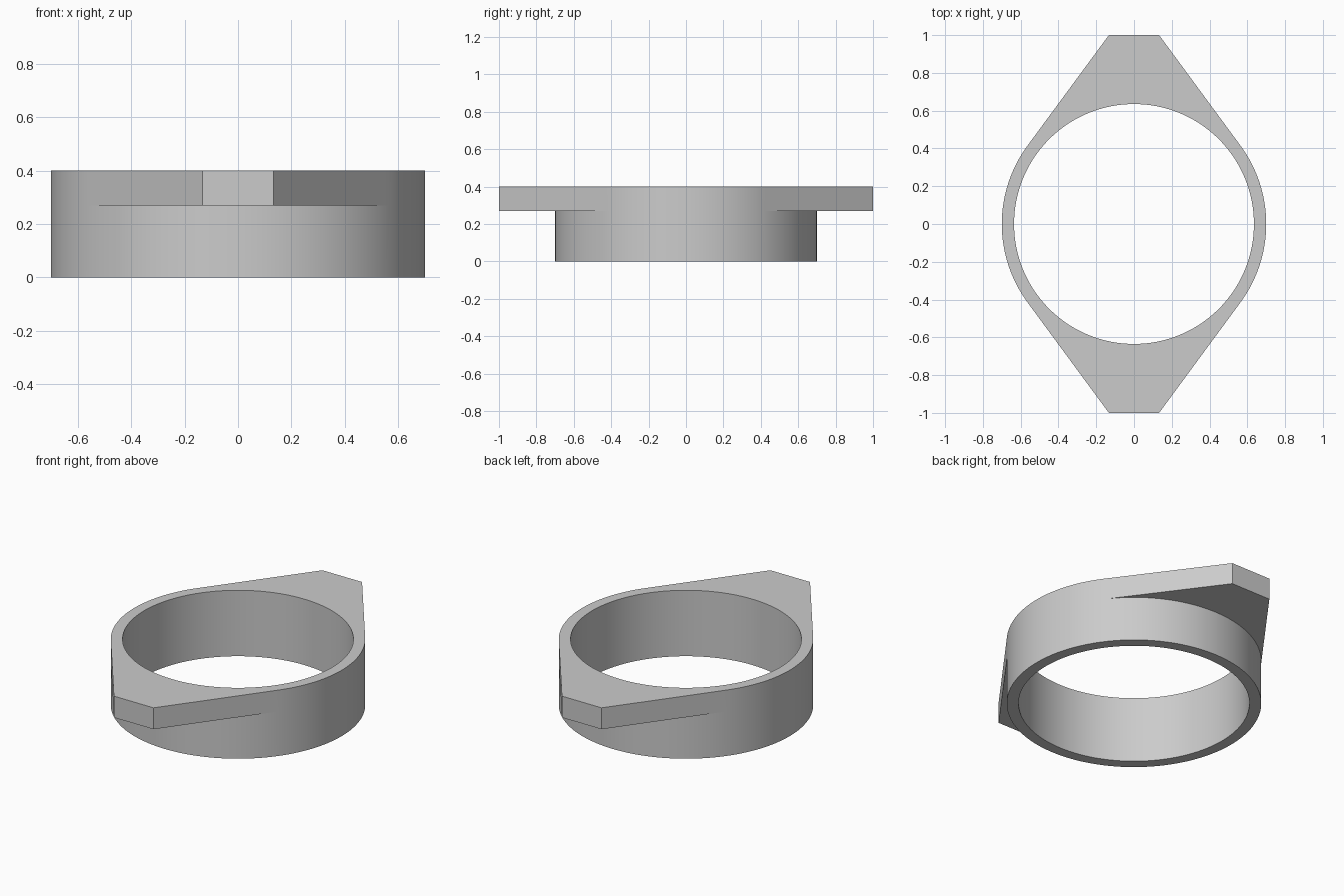
import bpy, bmesh
from math import pi, sin, cos, atan2, acos, hypot, radians

cube = bpy.data.objects.get("Cube")
if cube:
    bpy.data.objects.remove(cube)

INNER, OUTER = 0.635, 0.70      # ring radii
HEIGHT, LUG_Z = 0.40, 0.27      # ring height, underside of the lugs
TIP_X, TIP_Y = 0.133, 1.0       # corner of a lug's flat end

# Lug sides run tangent to the ring, from the tip corner
corner = atan2(TIP_Y, TIP_X)
tangent = corner - acos(OUTER / hypot(TIP_X, TIP_Y))


def rim_radius(a):
    """Outline radius of the upper rim, for an angle in the first quadrant."""
    if a <= tangent:
        return OUTER
    if a <= corner:
        return OUTER / cos(a - tangent)
    return TIP_Y / sin(a)


def steps(start, end, count):
    return [start + (end - start) * i / count for i in range(count)]


# Angles of one quadrant, mirrored into a full turn
quadrant = steps(0, tangent, 20) + steps(tangent, corner, 26) + steps(corner, pi / 2, 4)
half = [(a, rim_radius(a)) for a in quadrant + [pi / 2]]
half += [(pi - a, r) for a, r in reversed(half[1:-1])]
half.append((pi, OUTER))
turn = half[:-1] + [(a + pi, r) for a, r in half[:-1]]

# Sweep the cross-section round the ring, widening into the lugs
bm = bmesh.new()
sections = []
for a, rim in turn:
    profile = [(INNER, 0), (OUTER, 0), (OUTER, LUG_Z),
               (rim, LUG_Z), (rim, HEIGHT), (INNER, HEIGHT)]
    sections.append([bm.verts.new((r * cos(a), r * sin(a), z)) for r, z in profile])
for i, s in enumerate(sections):
    t = sections[(i + 1) % len(sections)]
    for j in range(len(s)):
        k = (j + 1) % len(s)
        bm.faces.new((s[j], t[j], t[k], s[k]))
bmesh.ops.remove_doubles(bm, verts=bm.verts, dist=1e-5)
bmesh.ops.recalc_face_normals(bm, faces=bm.faces)

mesh = bpy.data.meshes.new("ring_with_lugs")
bm.to_mesh(mesh)
bm.free()
ring = bpy.data.objects.new("ring_with_lugs", mesh)
bpy.context.collection.objects.link(ring)

# Plain grey material
grey = bpy.data.materials.new("light_grey")
grey.use_nodes = True
colour = (0.6, 0.6, 0.6, 1)
grey.diffuse_color = colour
grey.node_tree.nodes["Principled BSDF"].inputs["Base Color"].default_value = colour
mesh.materials.append(grey)

# Smooth round walls, crisp edges
bpy.ops.object.select_all(action="DESELECT")
ring.select_set(True)
bpy.context.view_layer.objects.active = ring
bpy.ops.object.shade_smooth_by_angle(angle=radians(20))
